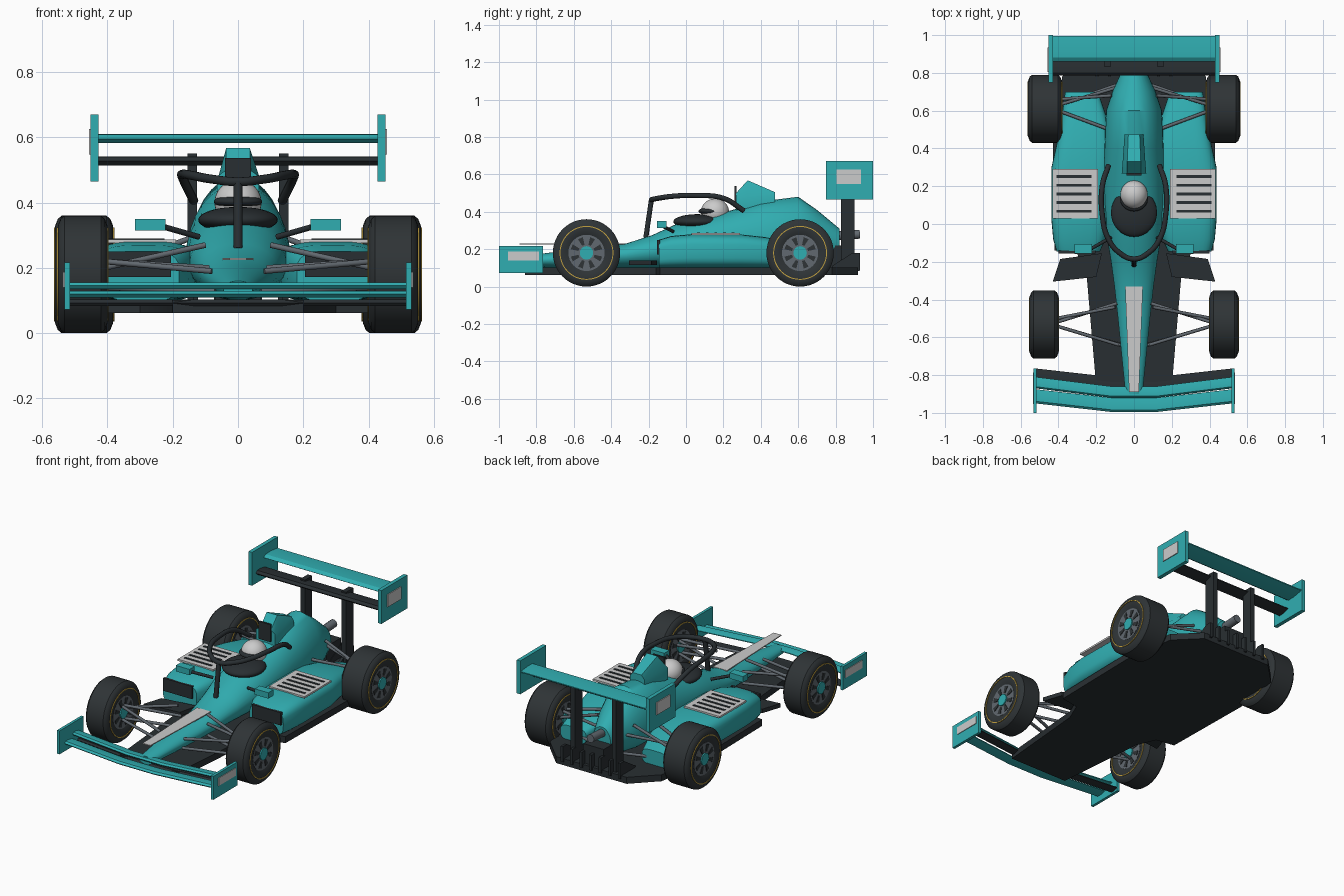
import bpy, bmesh
from math import sin, cos, pi, radians, copysign
from mathutils import Vector

if "Cube" in bpy.data.objects:
    bpy.data.objects.remove(bpy.data.objects["Cube"])


def material(name, rgb):
    m = bpy.data.materials.new(name)
    m.diffuse_color = (*rgb, 1)
    m.use_nodes = True
    m.node_tree.nodes["Principled BSDF"].inputs["Base Color"].default_value = m.diffuse_color
    return m


TEAL = material("teal", (0.03, 0.42, 0.44))
DARK = material("carbon", (0.022, 0.028, 0.032))
BLACK = material("rubber", (0.028, 0.034, 0.037))
WHITE = material("white", (0.72, 0.75, 0.72))
GREY = material("metal", (0.12, 0.14, 0.16))
GOLD = material("gold", (0.55, 0.36, 0.05))


def finish(name, bm, mat, angle=35):
    bmesh.ops.recalc_face_normals(bm, faces=bm.faces)
    me = bpy.data.meshes.new(name)
    bm.to_mesh(me)
    bm.free()
    me.shade_smooth()
    me.set_sharp_from_angle(angle=radians(angle))
    me.materials.append(mat)
    ob = bpy.data.objects.new(name, me)
    bpy.context.collection.objects.link(ob)
    return ob


def loft(name, rings, mat, angle=35, closed=False):
    """Skin a list of equal-length rings; cap the ends or close the loop."""
    bm = bmesh.new()
    vs = [[bm.verts.new(p) for p in r] for r in rings]
    n = len(rings[0])
    pairs = list(zip(vs, vs[1:])) + ([(vs[-1], vs[0])] if closed else [])
    for a, b in pairs:
        for i in range(n):
            j = (i + 1) % n
            bm.faces.new((a[i], a[j], b[j], b[i]))
    if not closed:
        bm.faces.new(vs[0])
        bm.faces.new(vs[-1])
    return finish(name, bm, mat, angle)


def box(name, x0, x1, y0, y1, z0, z1, mat):
    ring = lambda z: [(x0, y0, z), (x1, y0, z), (x1, y1, z), (x0, y1, z)]
    return loft(name, [ring(z0), ring(z1)], mat)


def plate(name, outline, z0, z1, mat):
    return loft(name, [[(x, y, z) for x, y in outline] for z in (z0, z1)], mat)


def lathe(name, profile, c, mat, n=48, s=1):
    """Spin (x, radius) points around an x-parallel axis through (y, z)."""
    rings = [[(s * x, c[0] + r * cos(2 * pi * k / n), c[1] + r * sin(2 * pi * k / n))
              for x, r in profile] for k in range(n)]
    return loft(name, rings, mat, closed=True)


def disc(name, x0, x1, r, c, mat, s, n=32):
    rings = [[(s * x, c[0] + r * cos(2 * pi * k / n), c[1] + r * sin(2 * pi * k / n))
              for k in range(n)] for x in (x0, x1)]
    return loft(name, rings, mat)


def ball(name, c, r, mat):
    bm = bmesh.new()
    bmesh.ops.create_uvsphere(bm, u_segments=32, v_segments=20, radius=1)
    bmesh.ops.scale(bm, vec=r, verts=bm.verts)
    bmesh.ops.translate(bm, vec=c, verts=bm.verts)
    return finish(name, bm, mat, 60)


def tube(name, pts, r, mat, smooth=False):
    cu = bpy.data.curves.new(name, 'CURVE')
    cu.dimensions = '3D'
    cu.bevel_depth, cu.bevel_resolution, cu.use_fill_caps = r, 3, True
    sp = cu.splines.new('BEZIER')
    sp.bezier_points.add(len(pts) - 1)
    for bp, p in zip(sp.bezier_points, pts):
        bp.co = p
        bp.handle_left_type = bp.handle_right_type = 'AUTO' if smooth else 'VECTOR'
    cu.materials.append(mat)
    ob = bpy.data.objects.new(name, cu)
    bpy.context.collection.objects.link(ob)
    return ob


def section(cx, w, y, zb, zm, zt, e=2.0, n=32):
    """Egg / superellipse ring in the xz plane."""
    out = []
    for k in range(n):
        a = 2 * pi * k / n
        c, s = cos(a), sin(a)
        h = zt - zm if s > 0 else zm - zb
        out.append((cx + w * copysign(abs(c) ** (2 / e), c), y,
                    zm + h * copysign(abs(s) ** (2 / e), s)))
    return out


def wing(name, stations, mat):
    """Thin aerofoil through (x, y_front, y_back, z_front, z_back, thickness)."""
    foil = [(0, 0), (.15, .5), (.5, .5), (1, .12), (1, -.12), (.5, -.5), (.15, -.5)]
    return loft(name, [[(x, a + (b - a) * u, za + (zb - za) * u + t * v) for u, v in foil]
                       for x, a, b, za, zb, t in stations], mat, 30)


# Main body: nose, cockpit sides and engine cover
body = [(-.9, .045, .11, .135, .16), (-.7, .065, .1, .145, .185), (-.5, .085, .1, .155, .205),
        (-.32, .105, .1, .17, .23), (-.18, .125, .1, .19, .275), (-.05, .148, .1, .21, .335),
        (.1, .157, .1, .23, .37), (.25, .16, .1, .24, .41), (.4, .157, .1, .24, .455),
        (.6, .148, .1, .24, .48), (.7, .115, .11, .24, .41), (.82, .06, .13, .23, .31)]
loft("body", [section(0, w, y, b, m, t) for y, w, b, m, t in body], TEAL)

# Roof air intake with dark opening
intake = [(.268, .065, .036, .5), (.33, .06, .036, .568), (.475, .05, .03, .505)]
loft("air_intake", [[(-w, y, .41), (w, y, .41), (w, y, .48), (t, y, z), (-t, y, z), (-w, y, .48)]
                    for y, w, t, z in intake], TEAL)
box("intake_opening", -.04, .04, .258, .27, .43, .537, DARK)

# Cockpit opening and driver helmet
ball("cockpit_opening", (0, .06, .347), (.122, .128, .04), DARK)
ball("helmet", (0, .155, .4), (.072, .075, .07), WHITE)
ball("visor", (0, .135, .403), (.074, .068, .022), DARK)

# Halo hoop and front post
half = [(.135, .31, .405), (.168, .2, .472), (.168, .05, .487), (.14, -.07, .483), (.08, -.15, .472)]
tube("halo_hoop", half + [(0, -.185, .464)] + [(-x, y, z) for x, y, z in half[::-1]], .014, DARK, True)
tube("halo_post", [(0, -.185, .464), (0, -.215, .26)], .014, DARK)

# White nose panel
plate("nose_panel", [(-.026, -.89), (.026, -.89), (.047, -.33), (-.047, -.33)], .224, .23, WHITE)

# Floor
edge = [(.2, -.86), (.25, -.28), (.3, -.16), (.42, -.14), (.43, .45), (.38, .78), (.24, .92)]
plate("floor", edge + [(-x, y) for x, y in edge[::-1]], .062, .102, DARK)

# Front wing
for name, a, b, sweep, z, t, m in [("front_wing_main", -.995, -.92, .045, .12, .02, TEAL),
                                   ("front_wing_flap", -.92, -.86, .05, .146, .02, TEAL),
                                   ("front_wing_lower", -.87, -.81, .045, .093, .02, DARK)]:
    wing(name, [(x, a + k * sweep, b + k * sweep, z, z, t)
                for x, k in ((-.52, 1), (-.12, 0), (.12, 0), (.52, 1))], m)

# Rear wing, exhaust and tail block
wing("rear_wing_flap", [(x, .86, .995, .595, .6, .026) for x in (-.44, .44)], TEAL)
wing("rear_wing_main", [(x, .785, .875, .527, .53, .026) for x in (-.44, .44)], DARK)
tube("exhaust", [(0, .78, .27), (0, .93, .28)], .025, GREY)
box("tail_block", -.07, .07, .76, .9, .1, .22, DARK)
for i in range(7):
    x = (i - 3) * .065
    plate_ob = loft("diffuser_fin", [[(x + d, .78, .065), (x + d, .93, .085), (x + d, .93, .18),
                                      (x + d, .89, .18), (x + d, .78, .11)] for d in (-.008, .008)], DARK)

for s in (1, -1):
    def sbox(name, x0, x1, *r):
        return box(name, s * x0, s * x1, *r)

    # Endplates with pale panels
    sbox("front_endplate", .515, .532, -1, -.765, .072, .216, TEAL)
    sbox("front_endplate_panel", .53, .536, -.952, -.785, .14, .188, WHITE)
    sbox("rear_endplate", .428, .452, .748, 1, .465, .67, TEAL)
    sbox("rear_endplate_panel", .45, .457, .805, .935, .548, .625, WHITE)
    sbox("rear_wing_pylon", .125, .155, .83, .9, .08, .55, DARK)

    # Sidepod, inlet and louvred panel
    pods = [(-.145, .18, .41, .25), (-.08, .15, .428, .27), (.03, .13, .438, .28), (.3, .12, .437, .278),
            (.42, .12, .41, .265), (.55, .14, .385, .24), (.7, .19, .365, .19)]
    loft("sidepod", [section(s * (a + b) / 2, (b - a) / 2, y, .098, (.1 + t) / 2, t, 3.6)
                     for y, a, b, t in pods], TEAL)
    sbox("sidepod_inlet", .205, .4, -.156, -.14, .172, .25, DARK)
    sbox("louvre_panel", .19, .432, .03, .29, .276, .287, WHITE)
    for i in range(5):
        y = .06 + i * .046
        sbox("louvre_slot", .225, .41, y, y + .015, .28, .29, DARK)
    plate("turning_vane", [(s * x, y) for x, y in ((.17, -.155), (.39, -.185), (.43, -.305), (.2, -.28))],
          .115, .14, DARK)

    # Mirror and stalk
    sbox("mirror", .222, .315, -.155, -.105, .314, .35, TEAL)
    tube("mirror_stalk", [(s * .12, -.07, .295), (s * .225, -.13, .325)], .009, DARK)

    # Suspension arms
    arms = [((.08, -.64, .19), (.41, -.54, .22)), ((.09, -.42, .2), (.41, -.52, .22)),
            ((.07, -.64, .13), (.41, -.54, .14)), ((.09, -.42, .13), (.41, -.52, .14)),
            ((.1, -.44, .27), (.41, -.5, .2)),
            ((.1, .72, .25), (.4, .63, .23)), ((.13, .5, .26), (.4, .6, .23)),
            ((.08, .74, .14), (.4, .63, .14)), ((.12, .68, .3), (.4, .66, .2))]
    for a, b in arms:
        tube("suspension_arm", [(s * a[0], *a[1:]), (s * b[0], *b[1:])], .009, GREY)

    # Wheels: tyre, gold rings, rim, slots, hub
    for label, y, x0, x1 in (("front", -.532, .4, .552), ("rear", .61, .383, .56)):
        c, r = (y, .18), .18
        lathe(label + "_tyre", [(x0 + .012, .09), (x0, .115), (x0, .15), (x0 + .008, .17), (x0 + .02, r),
                                (x1 - .02, r), (x1 - .008, .17), (x1, .15), (x1, .115), (x1 - .012, .09)],
              c, BLACK, s=s)
        disc(label + "_rim", x0 + .008, x1 - .008, .097, c, GREY, s)
        for side, x in ((-1, x0), (1, x1)):
            lathe(label + "_gold_ring", [(x - .004, .139), (x + .004, .139), (x + .004, .144), (x - .004, .144)],
                  c, GOLD, s=s)
            f = x - side * .008
            for k in range(8):
                a = 2 * pi * (k + .5) / 8
                u, v = Vector((0, cos(a), sin(a))), Vector((0, -sin(a), cos(a)))
                quad = [u * p + v * q for p, q in ((.044, -.007), (.085, -.014), (.085, .014), (.044, .007))]
                loft(label + "_rim_slot", [[(s * (f + d), y + p.y, .18 + p.z) for p in quad]
                                           for d in (-.003, .003)], BLACK)
            disc(label + "_hub", f - .007, f + .007, .036, c, TEAL, s, 24)
